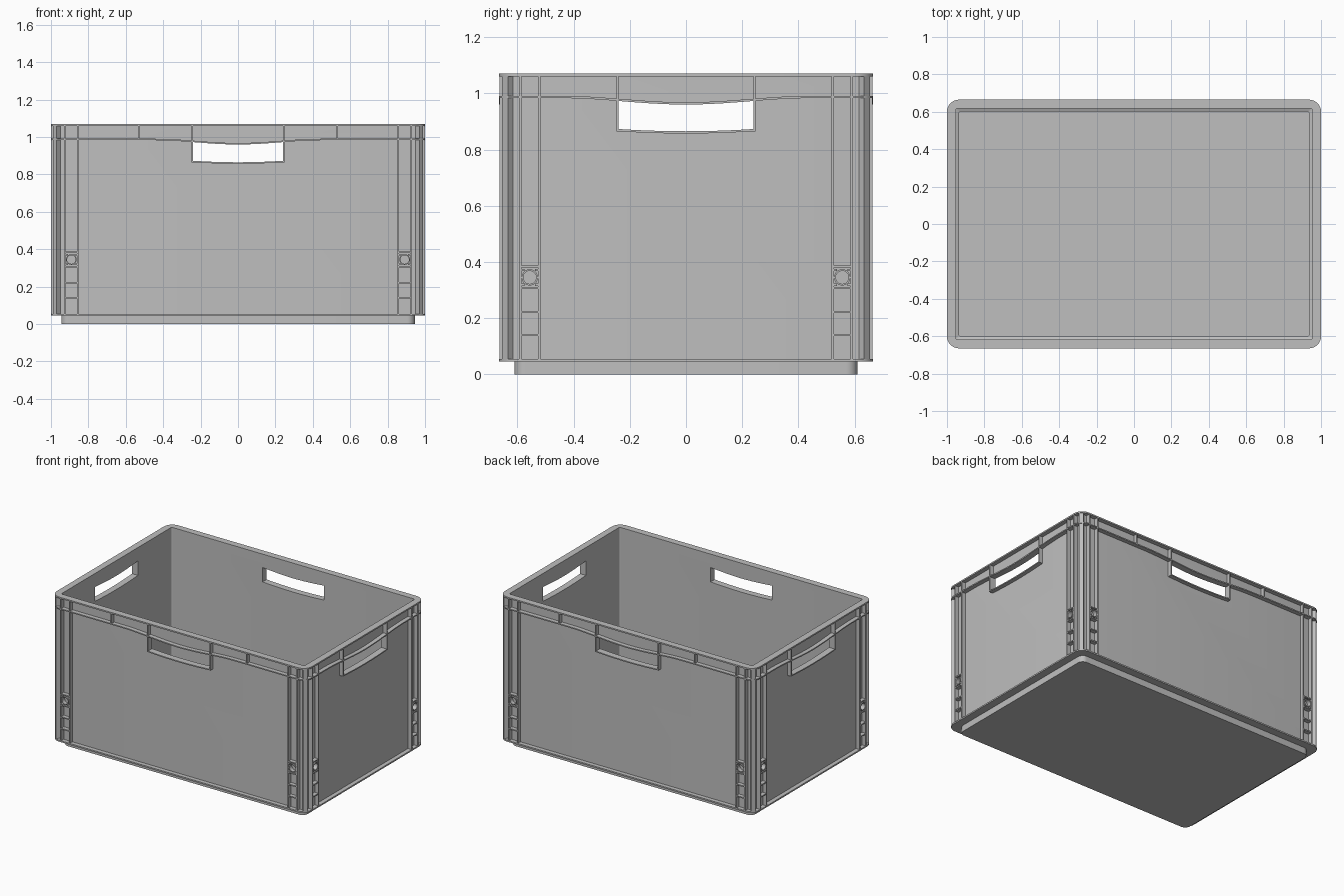
import bpy, bmesh, math
from mathutils import Vector

if "Cube" in bpy.data.objects:
    bpy.data.objects.remove(bpy.data.objects["Cube"], do_unlink=True)

grey = bpy.data.materials.new("grey plastic")
grey.use_nodes = True
grey.diffuse_color = (0.52, 0.52, 0.52, 1)
grey.node_tree.nodes["Principled BSDF"].inputs["Base Color"].default_value = (0.52, 0.52, 0.52, 1)

HX, HY = 1.0, 0.665        # outer half sizes
WALL = 0.03                # wall set back from the rim edge
RIB_D = 0.0285             # how far ribs stand out from the wall
HOLE = 0.24                # half width of a hand hole
SIDES = ("front", "left", "back", "right")


def finish(bm, name):
    bmesh.ops.recalc_face_normals(bm, faces=bm.faces)
    me = bpy.data.meshes.new(name)
    bm.to_mesh(me)
    bm.free()
    me.materials.append(grey)
    ob = bpy.data.objects.new(name, me)
    bpy.context.scene.collection.objects.link(ob)
    return ob


def smooth(ob):
    bpy.ops.object.select_all(action='DESELECT')
    ob.select_set(True)
    bpy.context.view_layer.objects.active = ob
    bpy.ops.object.shade_smooth_by_angle(angle=math.radians(30))


def rounded_rect(inset, r, side_steps=1, arc=8):
    """Outline of the crate footprint, moved in by inset, with corner radius r."""
    hx, hy = HX - inset, HY - inset
    pts = []
    for k, (sx, sy) in enumerate(((1, 1), (-1, 1), (-1, -1), (1, -1))):
        for i in range(arc + 1):
            a = math.pi / 2 * (k + i / arc)
            pts.append(Vector((sx * (hx - r) + r * math.cos(a), sy * (hy - r) + r * math.sin(a))))
        nx, ny = ((-1, 1), (-1, -1), (1, -1), (1, 1))[k]
        a = math.pi / 2 * (k + 1)
        end = Vector((nx * (hx - r) + r * math.cos(a), ny * (hy - r) + r * math.sin(a)))
        start = pts[-1].copy()
        pts += [start.lerp(end, j / side_steps) for j in range(1, side_steps)]
    return pts


def bridge(bm, a, b):
    n = len(a)
    for i in range(n):
        bm.faces.new((a[i], a[(i + 1) % n], b[(i + 1) % n], b[i]))


def dip(u):
    """Sag of the lower rim flange above a hand hole."""
    return 0.0115 * (1 + math.cos(math.pi * u / 0.45)) if abs(u) < 0.45 else 0.0


def place(side, u, d, z):
    """Point on a side: u along it, d out from the wall."""
    k = SIDES.index(side)
    out = (HY if k % 2 == 0 else HX) - WALL + d
    return Vector(((u, -out, z), (out, u, z), (-u, out, z), (-out, -u, z))[k])


def prism(bm, side, outline, d0=-0.004, d1=RIB_D):
    """Extrude a (u, z) outline outwards from a side wall."""
    a = [bm.verts.new(place(side, u, d0, z)) for u, z in outline]
    b = [bm.verts.new(place(side, u, d1, z)) for u, z in outline]
    bm.faces.new(a)
    bm.faces.new(b)
    bridge(bm, a, b)


def box(bm, side, u0, u1, z0, z1):
    prism(bm, side, [(u0, z0), (u1, z0), (u1, z1), (u0, z1)])


# Crate body: foot, bottom flange, walls, top rim, inside and floor as one shell
bm = bmesh.new()
profile = [(0.055, 0.04, 0.0), (0.055, 0.04, 0.045), (0.0, 0.065, 0.045), (0.0, 0.065, 0.055),
           (WALL, 0.02, 0.055), (WALL, 0.02, 1.06), (0.0, 0.065, 1.06), (0.0, 0.065, 1.07),
           (0.047, 0.01, 1.07), (0.047, 0.01, 0.052), (0.064, 0.01, 0.045), (0.064, 0.01, 0.012)]
loops = [[bm.verts.new((p.x, p.y, z)) for p in rounded_rect(i, r)] for i, r, z in profile]
for lo, hi in zip(loops, loops[1:]):
    bridge(bm, lo, hi)
bm.faces.new(loops[0])
bm.faces.new(loops[-1])
body = finish(bm, "crate_body")

# Hand holes cut through all four walls
STEPS = 12
us = [HOLE * (2 * i / STEPS - 1) for i in range(STEPS + 1)]


def sill(u):
    return 0.873 - 0.008 * (1 - (u / HOLE) ** 2)


opening = [(u, sill(u)) for u in us] + [(u, 0.985 - dip(u)) for u in reversed(us)]
for side, reach in (("front", -2 * HY), ("left", -2 * HX)):
    bm = bmesh.new()
    prism(bm, side, opening, reach - 0.1, 0.1)
    cutter = finish(bm, "hole_cutter")
    cutter.hide_render = True
    bpy.context.view_layer.objects.active = body
    mod = body.modifiers.new("hand_holes", 'BOOLEAN')
    mod.operation, mod.solver, mod.object = 'DIFFERENCE', 'EXACT', cutter
    bpy.ops.object.modifier_apply(modifier=mod.name)
    bpy.data.objects.remove(cutter, do_unlink=True)
smooth(body)

# Lower rim flange, sagging over each hand hole
bm = bmesh.new()
rings = []
for inset, r, z in ((0.0, 0.065, 0.983), (0.0, 0.065, 0.991), (0.034, 0.031, 0.991), (0.034, 0.031, 0.983)):
    ring = []
    for p in rounded_rect(inset, r, 32):
        on_long_side = abs(p.y) > HY - 0.066 and abs(p.x) < 0.9
        u = p.x if on_long_side else p.y
        ring.append(bm.verts.new((p.x, p.y, z - dip(u))))
    rings.append(ring)
for i in range(4):
    bridge(bm, rings[i], rings[(i + 1) % 4])
smooth(finish(bm, "lower_rim_flange"))

T = 0.004                  # half thickness of a rib
for side in SIDES:
    half = HX if side in ("front", "back") else HY
    inner, outer = half - 0.143, half - 0.075

    # Upright ribs, rim ribs and small cross ribs
    bm = bmesh.new()
    for s in (-1, 1):
        for u in (inner, outer):
            box(bm, side, s * u - T, s * u + T, 0.05, 1.063)
        box(bm, side, s * (HOLE + T) - T, s * (HOLE + T) + T, sill(HOLE) - 0.008, 1.063)
        if half == HX:
            box(bm, side, s * 0.53 - T, s * 0.53 + T, 0.986, 1.063)
        lo, hi = sorted((s * inner, s * outer))
        for z in (0.14, 0.222, 0.307, 0.384):
            box(bm, side, lo, hi, z - T, z + T)
        for z in (0.319, 0.371):
            box(bm, side, lo, lo + 0.016, z - T, z + T)
            box(bm, side, hi - 0.016, hi, z - T, z + T)
    finish(bm, side + "_ribs")

    # Lip under the hand hole
    bm = bmesh.new()
    prism(bm, side, [(u, sill(u) - 0.008) for u in us] + [(u, sill(u)) for u in reversed(us)])
    finish(bm, side + "_hole_lip")

    # Round sockets between the upright ribs
    bm = bmesh.new()
    for s in (-1, 1):
        c = s * (inner + outer) / 2
        loops = []
        for r, d in ((0.029, -0.004), (0.029, RIB_D), (0.023, RIB_D), (0.023, -0.004)):
            angles = [2 * math.pi * i / 20 for i in range(20)]
            loops.append([bm.verts.new(place(side, c + r * math.cos(a), d, 0.345 + r * math.sin(a)))
                          for a in angles])
        for i in range(4):
            bridge(bm, loops[i], loops[(i + 1) % 4])
    smooth(finish(bm, side + "_sockets"))

# Thick diagonal rib standing on each corner
bm = bmesh.new()
for sx in (-1, 1):
    for sy in (-1, 1):
        out = Vector((sx, sy, 0)).normalized()
        across = Vector((-out.y, out.x, 0)) * 0.014
        start = Vector((sx * (HX - 0.05), sy * (HY - 0.05), 0))
        end = Vector((sx * (HX - 0.021), sy * (HY - 0.021), 0))
        foot = [start - across, end - across, end + across, start + across]
        a = [bm.verts.new(p + Vector((0, 0, 0.05))) for p in foot]
        b = [bm.verts.new(p + Vector((0, 0, 1.063))) for p in foot]
        bm.faces.new(a)
        bm.faces.new(b)
        bridge(bm, a, b)
finish(bm, "corner_ribs")
